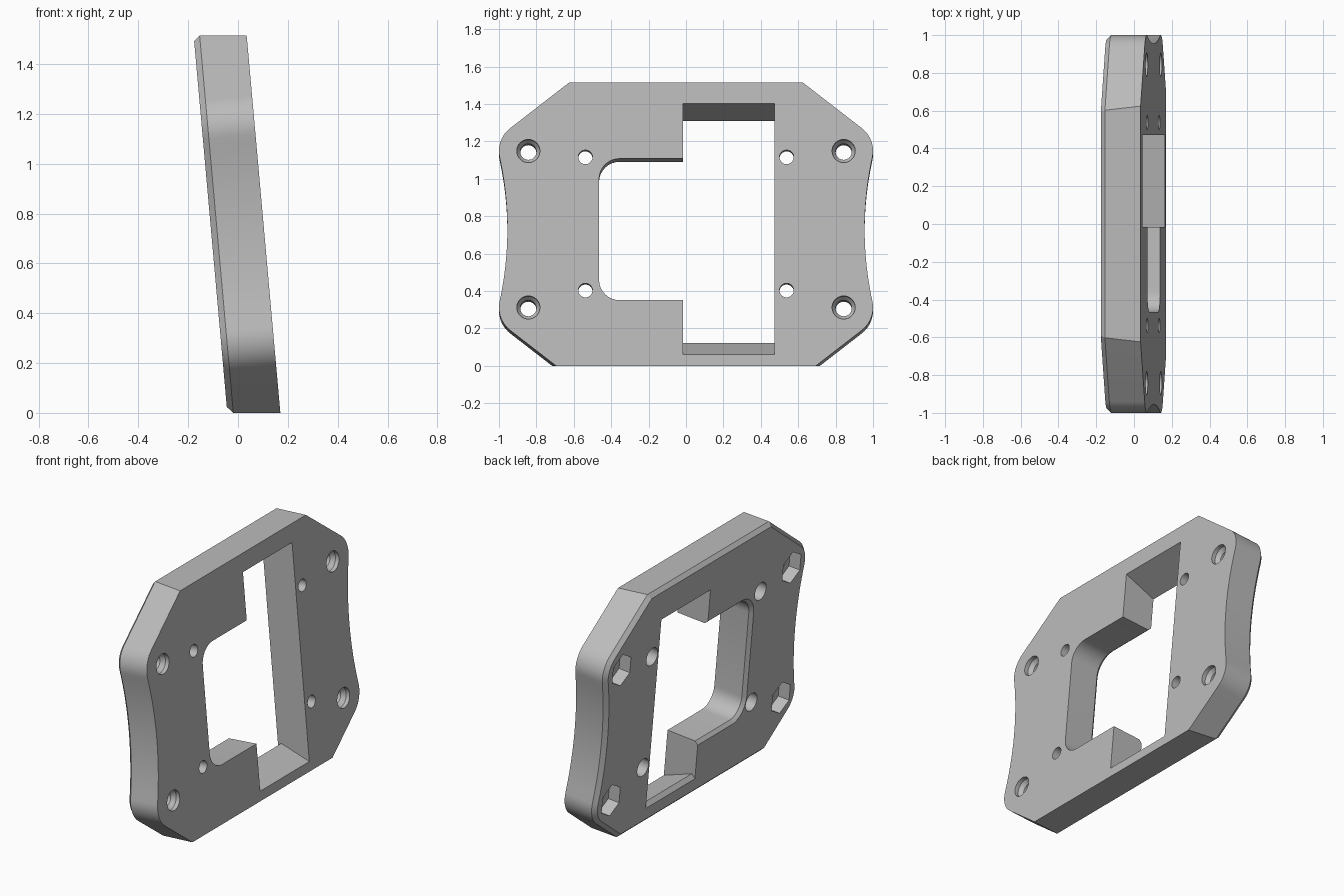
import bpy, bmesh, math
from mathutils import Matrix, Vector

if "Cube" in bpy.data.objects:
    bpy.data.objects.remove(bpy.data.objects["Cube"])

THICK = 0.212
TILT = math.radians(5.1)
MID = 0.733      # height of the plate's symmetry line

# Plate frame: local x = width, local y = up the slope, local z = out of the front face
up = Vector((-math.sin(TILT), 0, math.cos(TILT)))
out = Vector((math.cos(TILT), 0, math.sin(TILT)))
FRAME = Matrix((Vector((0, 1, 0)), up, out)).transposed().to_4x4()
FRAME.translation = (0.17, 0, 0)

grey = bpy.data.materials.new("plain grey")
grey.use_nodes = True
grey.diffuse_color = (0.5, 0.5, 0.5, 1)
grey.node_tree.nodes["Principled BSDF"].inputs["Base Color"].default_value = (0.5, 0.5, 0.5, 1)


def loft(sections):
    """Closed solid through (depth, outline) sections, in world space."""
    bm = bmesh.new()
    rings = [[bm.verts.new((x, y, w)) for x, y in pts] for w, pts in sections]
    n = len(rings[0])
    for a, b in zip(rings, rings[1:]):
        for i in range(n):
            j = (i + 1) % n
            bm.faces.new((a[i], a[j], b[j], b[i]))
    bm.faces.new(rings[0])
    bm.faces.new(rings[-1])
    bm.transform(FRAME)
    bmesh.ops.recalc_face_normals(bm, faces=bm.faces)
    return bm


def add_object(name, bm):
    mesh = bpy.data.meshes.new(name)
    bm.to_mesh(mesh)
    bm.free()
    mesh.materials.append(grey)
    ob = bpy.data.objects.new(name, mesh)
    bpy.context.collection.objects.link(ob)
    return ob


def arc(cx, cy, r, start, end, steps):
    angles = [math.radians(start + (end - start) * i / steps) for i in range(steps + 1)]
    return [(cx + r * math.cos(a), cy + r * math.sin(a)) for a in angles]


def circle(cx, cy, r, n=32):
    return arc(cx, cy, r, 0, 360 - 360 / n, n - 1)


def rect(x0, x1, y0, y1):
    return [(x0, y0), (x1, y0), (x1, y1), (x0, y1)]


# Outline: one quarter, mirrored up-down and then left-right
waist = [(0.955 + 0.042 * t * t, 0.389 * t) for t in [i / 10 for i in range(10)]]
quarter = waist + arc(0.845, 0.42, 0.155, -12, 53, 10) + [(0.57, 0.83)]
side = [(x, -y) for x, y in reversed(quarter[1:])] + quarter
outline = [(x, y + MID) for x, y in side]
outline += [(-x, y) for x, y in reversed(outline)]
bm = loft([(0, outline), (-THICK, outline)])

# Level cuts along the top and bottom
for height, normal in ((0, (0, 0, -1)), (1.515, (0, 0, 1))):
    geom = bm.verts[:] + bm.edges[:] + bm.faces[:]
    cut = bmesh.ops.bisect_plane(bm, geom=geom, plane_co=(0, 0, height),
                                 plane_no=normal, clear_outer=True)
    edges = [e for e in cut["geom_cut"] if isinstance(e, bmesh.types.BMEdge)]
    bmesh.ops.contextual_create(bm, geom=edges)
bmesh.ops.recalc_face_normals(bm, faces=bm.faces)

# Chamfer round the back face
bm.normal_update()
back = max(bm.faces, key=lambda f: -f.normal.dot(out) * f.calc_area())
bmesh.ops.bevel(bm, geom=back.edges[:], offset=0.024, segments=1,
                profile=0.5, affect='EDGES')
plate = add_object("mounting_plate", bm)


def window(grow):
    """Opening with rounded corners on one side."""
    r = 0.11 + grow
    left, low, high = -0.465 + 0.11, 0.352 + 0.11, 1.112 - 0.11
    return ([(0.25, high + r)] + arc(left, high, r, 90, 180, 8)
            + arc(left, low, r, 180, 270, 8) + [(0.25, low - r)])


cutters = []


def cutter(*sections):
    cutters.append(add_object("cutter", loft(sections)))


# Window with flared back rim
cutter((0.05, window(0)), (-THICK + 0.02, window(0)), (-THICK - 0.02, window(0.04)))

# Tall slot with sloped ends
def slot(w):
    t = -w / THICK
    return rect(-0.015, 0.472, 0.06 + 0.089 * t, 1.408 - 0.074 * t)


cutter((0.05, slot(0.05)), (-0.26, slot(-0.26)))
cutter((-THICK + 0.025, rect(-0.015, 0.472, 0.14, 0.5)),
       (-THICK - 0.02, rect(-0.015, 0.472, 0.095, 0.5)))

for s in (-1, 1):
    # Corner bolt holes with countersink in front and hexagonal pocket behind
    for y in (MID - 0.42, MID + 0.42):
        x = 0.843 * s
        cutter(*[(w, circle(x, y, r)) for w, r in
                 ((0.03, 0.062), (-0.025, 0.062), (-0.05, 0.043), (-0.25, 0.043))])
        hexagon = arc(x, y, 0.1, 30, 330, 5)
        cutter((-THICK + 0.075, hexagon), (-0.25, hexagon))
    # Inner holes widened at the back
    for y in (0.405, 1.12):
        x = 0.538 * s
        cutter(*[(w, circle(x, y, r)) for w, r in
                 ((0.03, 0.038), (-0.08, 0.038), (-0.082, 0.056), (-0.25, 0.056))])

# Apply every cut, then drop the cutters
bpy.ops.object.select_all(action='DESELECT')
bpy.context.view_layer.objects.active = plate
plate.select_set(True)
for c in cutters:
    mod = plate.modifiers.new("cut", 'BOOLEAN')
    mod.operation = 'DIFFERENCE'
    mod.solver = 'EXACT'
    mod.object = c
    bpy.ops.object.modifier_apply(modifier=mod.name)
    bpy.data.objects.remove(c)
bpy.ops.object.shade_smooth_by_angle(angle=math.radians(25))
